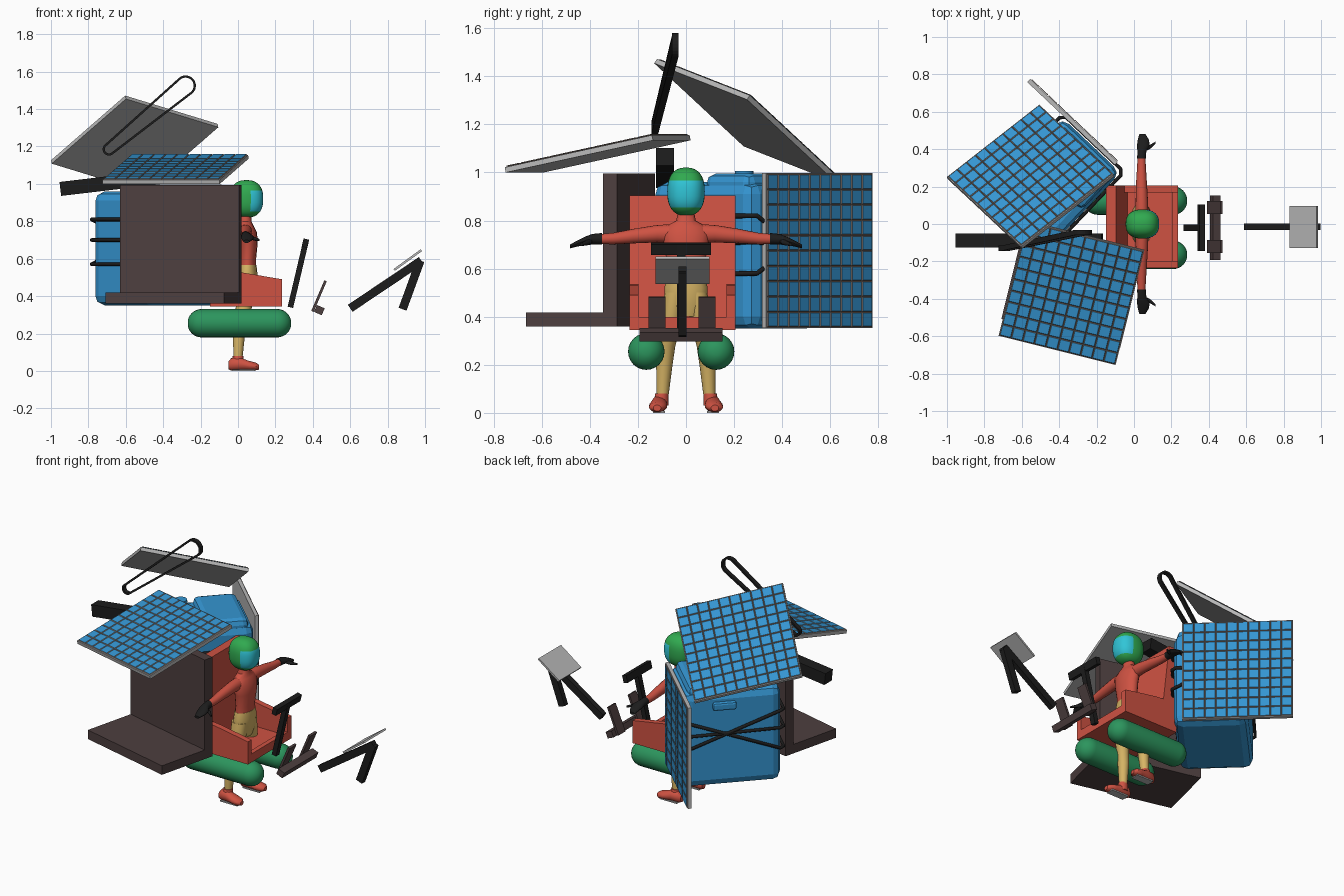
import bpy, bmesh, math
from mathutils import Vector, Matrix

if "Cube" in bpy.data.objects:
    bpy.data.objects.remove(bpy.data.objects["Cube"])


def material(name, r, g, b):
    m = bpy.data.materials.new(name)
    m.use_nodes = True
    m.diffuse_color = (r, g, b, 1)
    m.node_tree.nodes["Principled BSDF"].inputs["Base Color"].default_value = (r, g, b, 1)
    return m


BLUE = material("blue", .035, .30, .64)
RED = material("orange red", .62, .085, .055)
GREEN = material("float green", .025, .30, .11)
LIME = material("helmet green", .03, .40, .08)
YELLOW = material("yellow cloth", .68, .46, .13)
BROWN = material("dark brown", .075, .05, .05)
BLACK = material("black", .012, .012, .012)
GREY = material("light grey", .48, .48, .48)
CYAN = material("visor cyan", .03, .56, .68)
BRONZE = material("grid bronze", .20, .16, .14)


def make(name, bm, *mats, smooth=False):
    bmesh.ops.recalc_face_normals(bm, faces=bm.faces)
    mesh = bpy.data.meshes.new(name)
    bm.to_mesh(mesh)
    bm.free()
    ob = bpy.data.objects.new(name, mesh)
    bpy.context.collection.objects.link(ob)
    for m in mats:
        mesh.materials.append(m)
    if smooth:
        bpy.ops.object.select_all(action='DESELECT')
        ob.select_set(True)
        bpy.context.view_layer.objects.active = ob
        bpy.ops.object.shade_smooth_by_angle(angle=math.radians(40))
    return ob


def box(name, center, size, mat, rot=(0, 0, 0), bevel=0):
    bm = bmesh.new()
    bmesh.ops.create_cube(bm, size=1)
    bmesh.ops.scale(bm, vec=size, verts=bm.verts)
    ob = make(name, bm, mat)
    ob.location, ob.rotation_euler = center, rot
    if bevel:
        mod = ob.modifiers.new("bevel", 'BEVEL')
        mod.width, mod.segments = bevel, 2
    return ob


def beam(name, p, q, wide, thick, mat):
    """Bar in the xz plane from p to q."""
    p, q = Vector(p), Vector(q)
    d = q - p
    return box(name, (p + q) / 2, (d.length, wide, thick), mat, (0, -math.atan2(d.z, d.x), 0))


def prism(name, profile, y0, y1, mat):
    bm = bmesh.new()
    face = bm.faces.new([bm.verts.new((x, y0, z)) for x, z in profile])
    new = bmesh.ops.extrude_face_region(bm, geom=[face])["geom"]
    bmesh.ops.translate(bm, vec=(0, y1 - y0, 0), verts=[v for v in new if isinstance(v, bmesh.types.BMVert)])
    return make(name, bm, mat)


def loft(name, rings, u, w, mat, n=16):
    """Rings are (x, y, z, radius along u, radius along w)."""
    bm = bmesh.new()
    u, w = Vector(u), Vector(w)
    loops = []
    for x, y, z, a, b in rings:
        loops.append([bm.verts.new(Vector((x, y, z)) + u * a * math.cos(t) + w * b * math.sin(t))
                      for t in (2 * math.pi * i / n for i in range(n))])
    for r, s in zip(loops, loops[1:]):
        for i in range(n):
            j = (i + 1) % n
            bm.faces.new((r[i], r[j], s[j], s[i]))
    bm.faces.new(loops[0])
    bm.faces.new(loops[-1])
    return make(name, bm, mat, smooth=True)


X, Y, Z = (1, 0, 0), (0, 1, 0), (0, 0, 1)


# Solar panels: grey frame with an inset grid of blue cells
def panel(name, center, across, normal, side=.645):
    n = Vector(normal).normalized()
    a = Vector(across).normalized()
    m = Matrix((a, n.cross(a), n)).transposed().to_4x4()
    m.translation = center
    box(name + "_frame", (0, 0, 0), (side, side, .022), GREY).matrix_world = m @ Matrix.Translation((0, 0, -.013))
    bm = bmesh.new()
    bmesh.ops.create_grid(bm, x_segments=10, y_segments=10, size=side / 2 - .004)
    cells = list(bm.faces)
    rims = bmesh.ops.inset_individual(bm, faces=cells, thickness=.006, depth=.004)["faces"]
    for f in rims:
        f.material_index = 1
    make(name + "_cells", bm, BLUE, BRONZE).matrix_world = m


a1, a2 = Vector((.62, -.155, 0)), Vector((.165, .625, .137))
panel("front_panel", (-.335, -.37, 1.09), a1, a1.cross(a2))
b1, b2 = Vector((.49, .383, -.15)), Vector((.385, -.375, .345))
panel("upper_panel", (-.555, .26, 1.225), b1, b2.cross(b1))
panel("rear_panel", (-.32, .555, .675), (.727, -.687, 0), (.687, .727, 0))

# Brown bench: floor slab and upright board
turn = Matrix.Translation((-.345, -.397, 0)) @ Matrix.Rotation(math.radians(-13.9), 4, 'Z')
for name, y, z, depth, high in (("bench_slab", 0, .389, .39, .058), ("bench_board", .165, .705, .06, .58)):
    box(name, (0, 0, 0), (.654, depth, high), BROWN).matrix_world = turn @ Matrix.Translation((0, y, z))

# Blue canister with raised spine, cap and handle
can = Matrix.Translation((-.427, .211, 0)) @ Matrix.Rotation(math.radians(-43.4), 4, 'Z')


def on_can(ob, x, y, z):
    ob.matrix_world = can @ Matrix.Translation((x, y, z))


on_can(box("canister_body", (0, 0, 0), (.43, .58, .61), BLUE, bevel=.05), 0, 0, .655)
on_can(box("canister_spine", (0, 0, 0), (.40, .26, .09), BLUE, bevel=.035), 0, .13, .95)
on_can(box("canister_handle", (0, 0, 0), (.04, .14, .05), BLUE, bevel=.012), -.22, .05, .87)
bm = bmesh.new()
bmesh.ops.create_cone(bm, cap_ends=True, segments=16, radius1=.045, radius2=.038, depth=.08)
on_can(make("canister_cap", bm, BLUE, smooth=True), -.13, -.08, .965)

# Straps around the canister, two crossing on the back
for k, heights in enumerate(((.81, .82, .60, .81), (.70, .71, .69, .70), (.57, .58, .78, .57))):
    cu = bpy.data.curves.new("strap", 'CURVE')
    cu.dimensions, cu.bevel_depth, cu.bevel_resolution = '3D', .01, 2
    sp = cu.splines.new('POLY')
    sp.use_cyclic_u = True
    corners = ((.2, -.305), (.225, -.28), (.225, .28), (.2, .305), (-.2, .305), (-.225, .28), (-.225, -.28), (-.2, -.305))
    sp.points.add(len(corners) - 1)
    for i, (p, (x, y)) in enumerate(zip(sp.points, corners)):
        p.co = (x, y, heights[(i // 2)], 1)
    cu.materials.append(BLACK)
    ob = bpy.data.objects.new("strap_%d" % (k + 1), cu)
    bpy.context.collection.objects.link(ob)
    ob.matrix_world = can

# Seat tub
prism("seat_back", [(-.15, .345), (-.03, .345), (-.095, .905), (-.15, .905)], -.235, .205, RED)
for name, y in (("seat_right_side", -.235), ("seat_left_side", .168)):
    prism(name, [(-.14, .345), (.235, .345), (.235, .49), (0, .53), (-.14, .54)], y, y + .037, RED)
box("seat_floor", (.045, -.015, .36), (.37, .40, .03), RED)
box("seat_lip", (.22, -.015, .372), (.03, .40, .054), RED)

# Floats
for name, y in (("right_float", -.165), ("left_float", .125)):
    r, ends = .076, []
    for i in range(1, 9):
        t = math.pi / 2 * i / 8
        ends.append((r * (1 - math.cos(t)), r * math.sin(t)))
    rings = [(-.27 + d, y, .255, s, s) for d, s in ends]
    rings += [(.285 - d, y, .255, s, s) for d, s in reversed(ends)]
    loft(name, rings, Y, Z, GREEN, 24)

# Rider: body
loft("torso", [(.05, 0, .54, .048, .08), (.052, 0, .60, .045, .076), (.055, 0, .68, .05, .088),
               (.05, 0, .74, .052, .10), (.042, 0, .775, .042, .085), (.04, 0, .80, .032, .04),
               (.04, 0, .85, .03, .032)], X, Y, RED)
loft("trousers_hips", [(.045, 0, .40, .04, .06), (.045, 0, .45, .052, .088),
                       (.05, 0, .52, .054, .09), (.05, 0, .565, .049, .08)], X, Y, YELLOW)
for side, s in (("left", 1), ("right", -1)):
    loft(side + "_leg", [(.045, s * .045, .50, .05, .044), (.04, s * .062, .38, .048, .045),
                         (.018, s * .08, .28, .036, .036), (.005, s * .09, .20, .033, .034),
                         (0, s * .098, .06, .023, .024)], X, Y, YELLOW)
    loft(side + "_boot", [(-.05, s * .11, .03, .018, .022), (-.035, s * .11, .036, .03, .034),
                          (.01, s * .112, .037, .032, .035), (.06, s * .116, .028, .038, .025),
                          (.095, s * .12, .024, .034, .021), (.112, s * .12, .02, .016, .013)], Y, Z, RED)
    box(side + "_sole", (.03, s * .113, .004), (.12, .05, .008), GREY)
    loft(side + "_ankle", [(0, s * .105, .03, .034, .032), (0, s * .1, .08, .028, .028)], X, Y, RED)
    loft(side + "_arm", [(.042, s * .05, .745, .035, .04), (.042, s * .12, .745, .033, .036),
                         (.04, s * .22, .735, .029, .03), (.04, s * .30, .725, .024, .024),
                         (.04, s * .37, .722, .02, .02)], X, Z, RED)
    loft(side + "_glove", [(.04, s * .35, .724, .023, .024), (.042, s * .39, .722, .024, .022),
                           (.05, s * .42, .715, .034, .018), (.05, s * .45, .705, .03, .013),
                           (.045, s * .482, .692, .016, .008)], X, Z, BLACK)
    loft(side + "_thumb", [(.06, s * .40, .715, .012, .011), (.09, s * .415, .706, .011, .01),
                           (.115, s * .435, .70, .006, .006)], Y, Z, BLACK)

# Helmet: squared-off ball with a painted visor
bm = bmesh.new()
bmesh.ops.create_uvsphere(bm, u_segments=32, v_segments=24, radius=1)
for v in bm.verts:
    x, y, z = (math.copysign(abs(c) ** .82, c) for c in v.co)
    v.co = (.045 + .09 * x, .078 * y, .92 + .10 * z)
for f in bm.faces:
    c = f.calc_center_median()
    f.material_index = int(c.x > .068 and .855 < c.z < .962)
make("helmet", bm, LIME, CYAN, smooth=True)

# Steering handle
beam("handle_stem", (.28, -.02, .34), (.365, -.02, .70), .035, .03, BLACK)
box("handle_grip", (.36, -.02, .683), (.03, .25, .045), BLACK, (0, .25, 0))

# Pedals
box("pedal_bar", (.435, -.02, .325), (.045, .345, .04), BROWN, (0, .4, 0))
for name, y in (("right_pedal", -.12), ("left_pedal", .088)):
    beam(name, (.398, y, .318), (.468, y, .482), .07, .014, BROWN)

# Front arm with plate
beam("front_arm_long", (.60, -.015, .335), (.98, -.015, .59), .034, .045, BLACK)
beam("front_arm_short", (.88, -.015, .33), (.975, -.015, .59), .034, .045, BLACK)
beam("front_plate", (.835, -.015, .54), (.98, -.015, .645), .225, .012, GREY)

# Roof bar
beam("roof_bar", (-.95, -.088, .973), (-.17, -.088, 1.065), .075, .075, BLACK)

# Cable loop: thin band around a tapered slot
p, q = Vector((-.69, -.13, 1.185)), Vector((-.28, -.045, 1.525))
lean = math.atan2(q.z - p.z, q.x - p.x)
path = []
for c, r, start in ((q, .055, -90), (p, .034, 90)):
    for i in range(13):
        t = lean + math.radians(start + 15 * i)
        path.append(c + Vector((r * math.cos(t), 0, r * math.sin(t))))
bm = bmesh.new()
pairs = [[bm.verts.new(c + Vector((0, o, 0))) for o in (-.014, .014)] for c in path]
for a, b in zip(pairs, pairs[1:] + pairs[:1]):
    bm.faces.new((a[0], b[0], b[1], a[1]))
band = make("cable_loop", bm, BLACK)
band.modifiers.new("thickness", 'SOLIDIFY').thickness = .012
